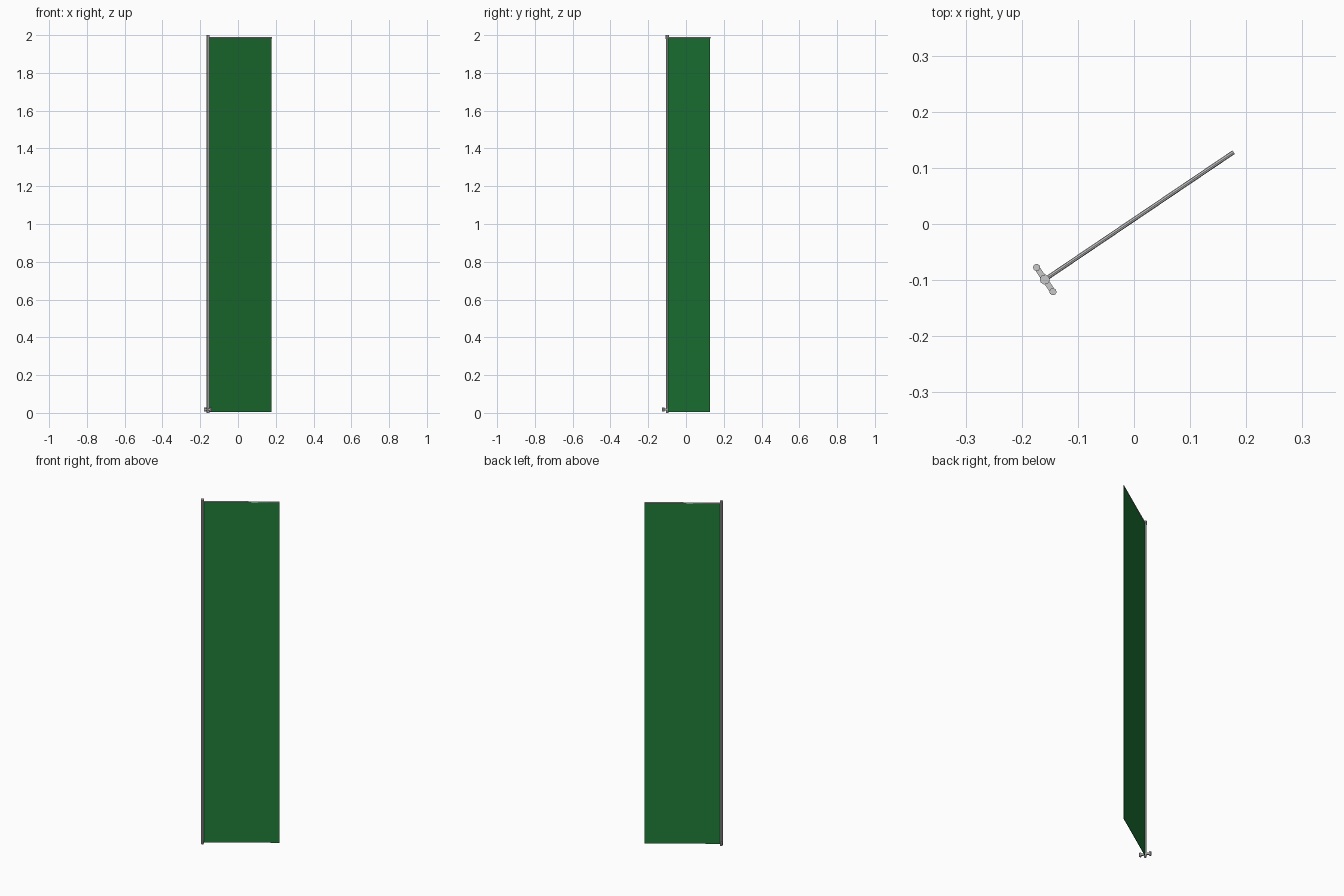
import bpy, math
from mathutils import Matrix, Vector

if "Cube" in bpy.data.objects:
    bpy.data.objects.remove(bpy.data.objects["Cube"])

def material(name, c):
    m = bpy.data.materials.new(name)
    m.diffuse_color = (*c, 1)
    m.use_nodes = True
    m.node_tree.nodes["Principled BSDF"].inputs["Base Color"].default_value = m.diffuse_color
    return m

grey = material("light grey metal", (0.58, 0.58, 0.58))
green = material("banner green", (0.014, 0.205, 0.04))

# Everything is laid out along the banner direction, starting at the pole
FRAME = Matrix.Translation((-0.159, -0.099, 0)) @ Matrix.Rotation(math.radians(34), 4, 'Z')

def place(name, mat, loc, scale=(1, 1, 1), rot=None):
    o = bpy.context.object
    o.name = name
    o.matrix_world = FRAME @ Matrix.Translation(loc) @ (rot or Matrix()) @ Matrix.Diagonal((*scale, 1))
    o.data.materials.append(mat)
    return o

def box(name, mat, lo, hi):
    bpy.ops.mesh.primitive_cube_add(size=1)
    lo, hi = Vector(lo), Vector(hi)
    return place(name, mat, (lo + hi) / 2, hi - lo)

def rod(name, mat, a, b, r, n=8):
    a, b = Vector(a), Vector(b)
    bpy.ops.mesh.primitive_cylinder_add(vertices=n, radius=r, depth=(b - a).length)
    o = place(name, mat, (a + b) / 2, rot=(b - a).to_track_quat('Z', 'Y').to_matrix().to_4x4())
    bpy.ops.object.shade_smooth_by_angle()
    return o

# Pole with a slightly wider cap
rod("pole", grey, (0, 0, 0), (0, 0, 1.985), 0.0075)
rod("pole_cap", grey, (0, 0, 1.98), (0, 0, 2.0), 0.009)

# Top arm and the hanging banner
rod("top_arm", grey, (0, 0, 1.986), (0.406, 0, 1.986), 0.0038)
box("banner", green, (0.006, -0.001, 0.006), (0.405, 0.001, 1.985))

# Crossbar at the foot with a short peg at each end
box("foot_bar", grey, (-0.005, -0.028, 0.013), (0.005, 0.028, 0.022))
for side, s in (("left", 1), ("right", -1)):
    rod("foot_peg_" + side, grey, (0, s * 0.026, 0.007), (0, s * 0.026, 0.028), 0.0065)
